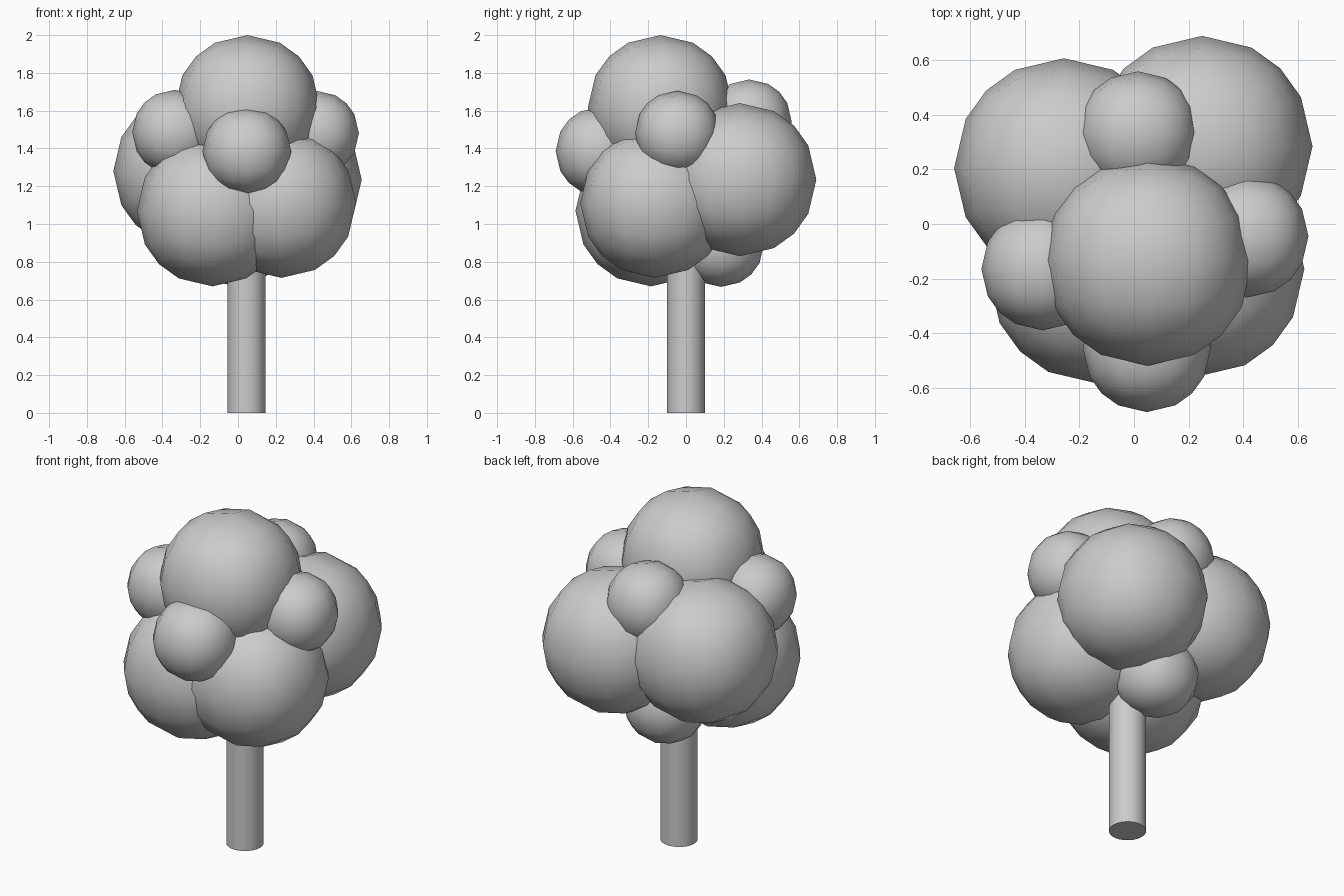
import bpy, bmesh
from mathutils import Vector

if "Cube" in bpy.data.objects:
    bpy.data.objects.remove(bpy.data.objects["Cube"])


def finish(bm, name, angle):
    mesh = bpy.data.meshes.new(name)
    bm.to_mesh(mesh)
    bm.free()
    obj = bpy.data.objects.new(name, mesh)
    bpy.context.collection.objects.link(obj)
    bpy.ops.object.select_all(action='DESELECT')
    obj.select_set(True)
    bpy.context.view_layer.objects.active = obj
    bpy.ops.object.shade_smooth_by_angle(angle=angle)
    return obj


def leaf_ball(name, centre, radius):
    # rounded cube: 4 x 4 quads per side pushed out to a sphere
    bm = bmesh.new()
    bmesh.ops.create_cube(bm, size=2)
    bmesh.ops.subdivide_edges(bm, edges=bm.edges[:], cuts=3, use_grid_fill=True)
    for v in bm.verts:
        v.co = Vector(centre) + v.co.normalized() * radius
    return finish(bm, name, 1.0)


# Trunk
bm = bmesh.new()
bmesh.ops.create_cone(bm, cap_ends=True, segments=24, radius1=0.1, radius2=0.1, depth=1.0)
bmesh.ops.translate(bm, verts=bm.verts, vec=(0.045, 0, 0.5))
finish(bm, "trunk", 0.6)

# Foliage: five large balls, then five small ones filling the gaps
balls = [
    ("foliage_top", (0.05, -0.135, 1.615), 0.385),
    ("foliage_front_left", (-0.135, -0.185, 1.07), 0.40),
    ("foliage_front_right", (0.23, -0.165, 1.11), 0.395),
    ("foliage_back_right", (0.25, 0.285, 1.235), 0.405),
    ("foliage_back_left", (-0.257, 0.205, 1.28), 0.403),
    ("tuft_front", (0.047, -0.455, 1.385), 0.235),
    ("tuft_left", (-0.335, -0.165, 1.485), 0.225),
    ("tuft_right", (0.415, -0.045, 1.48), 0.225),
    ("tuft_back", (0.015, 0.335, 1.54), 0.225),
    ("tuft_under", (0.0, 0.185, 0.895), 0.228),
]
for name, centre, radius in balls:
    leaf_ball(name, centre, radius)
